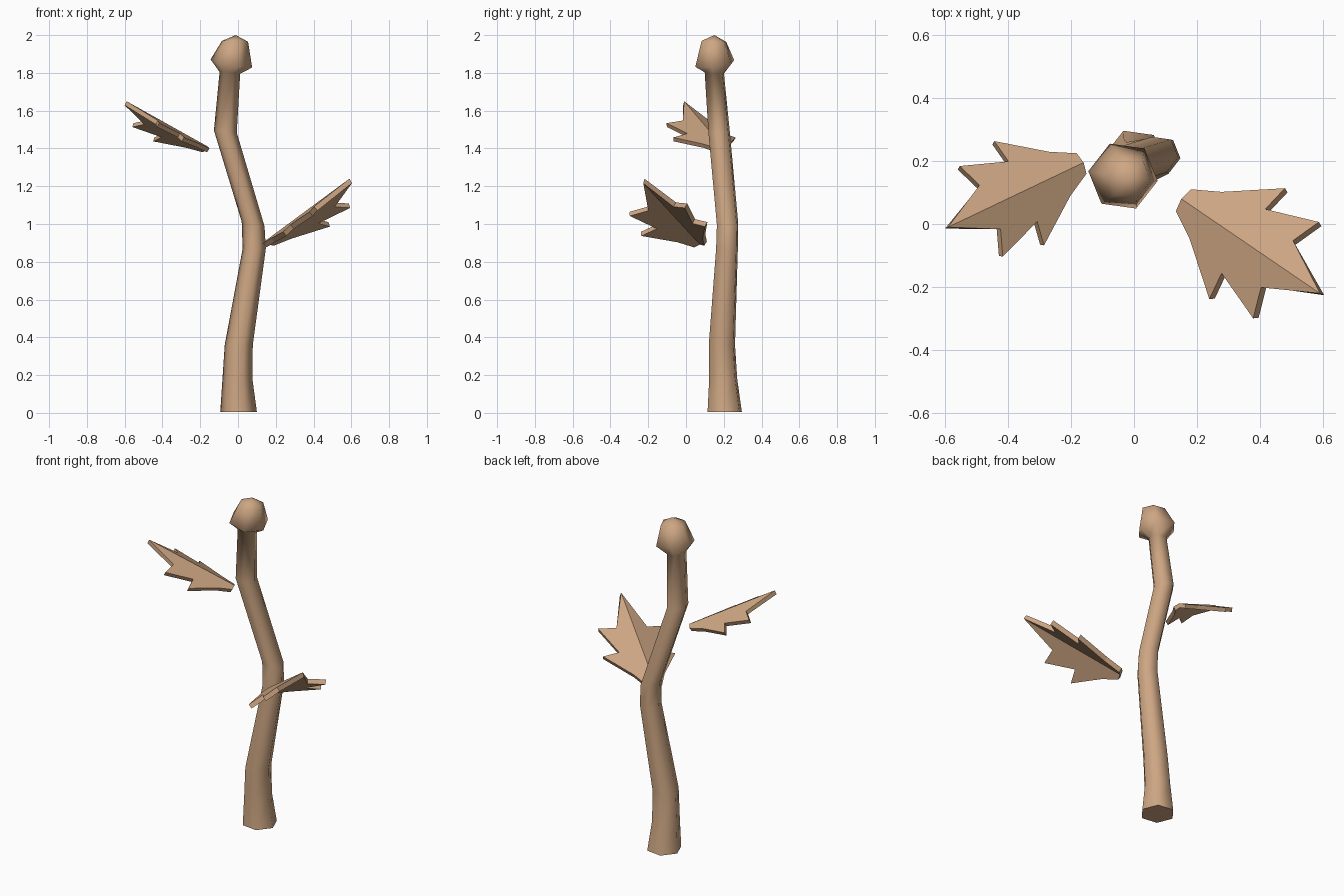
import bpy, bmesh, math
from mathutils import Vector

cube = bpy.data.objects.get("Cube")
if cube:
    bpy.data.objects.remove(cube, do_unlink=True)

tan = bpy.data.materials.new("tan_wood")
tan.use_nodes = True
tan.diffuse_color = (0.61, 0.38, 0.225, 1)
tan.node_tree.nodes["Principled BSDF"].inputs["Base Color"].default_value = tan.diffuse_color


def add_object(name, bm):
    mesh = bpy.data.meshes.new(name)
    bm.to_mesh(mesh)
    bm.free()
    mesh.materials.append(tan)
    obj = bpy.data.objects.new(name, mesh)
    bpy.context.collection.objects.link(obj)
    return obj


def hex_ring(bm, x, y, z, radius, tilt):
    """Six vertices around a centre, tilted along x and y."""
    ring = []
    for i in range(6):
        a = math.radians(60 * i - 8)
        dx, dy = radius * math.cos(a), radius * math.sin(a)
        ring.append(bm.verts.new((x + dx, y + dy, z + tilt[0] * dx + tilt[1] * dy)))
    return ring


def hex_tube(name, rings, tip=None):
    """Skin hexagonal rings; close the end with a cap or a point."""
    bm = bmesh.new()
    loops = [hex_ring(bm, *r) for r in rings]
    for low, high in zip(loops, loops[1:]):
        for i in range(6):
            j = (i + 1) % 6
            bm.faces.new((low[i], low[j], high[j], high[i]))
    bm.faces.new(loops[0][::-1])
    if tip:
        apex = bm.verts.new(tip)
        for i in range(6):
            bm.faces.new((loops[-1][i], loops[-1][(i + 1) % 6], apex))
    else:
        bm.faces.new(loops[-1])
    obj = add_object(name, bm)
    bpy.ops.object.select_all(action="DESELECT")
    bpy.context.view_layer.objects.active = obj
    obj.select_set(True)
    bpy.ops.object.shade_smooth_by_angle(angle=math.radians(68))


# Crooked stem with a swollen bud on top
level = (0, 0)
hex_tube("stem_and_bud", [
    (0.003, 0.205, 0.005, 0.098, (0, 0)),
    (-0.003, 0.197, 0.18, 0.08, level),
    (0.004, 0.19, 0.36, 0.075, level),
    (0.086, 0.217, 0.87, 0.062, level),
    (0.08, 0.22, 1.0, 0.061, (-0.2, 0)),
    (-0.067, 0.175, 1.49, 0.061, (-0.1, 0)),
    (-0.043, 0.15, 1.8, 0.055, (-0.1, -0.1)),
    (-0.035, 0.152, 1.85, 0.111, (-0.18, 0.1)),
    (-0.016, 0.148, 1.967, 0.07, (-0.04, -0.06)),
], tip=(-0.012, 0.15, 2.0))

# Half of a lobed leaf: fraction along the midrib, distance from it
HALF_LEAF = [(0.015, 0.042), (0.175, 0.09), (0.475, 0.213), (0.448, 0.123),
             (0.755, 0.185), (0.69, 0.09)]


def leaf(name, base, tip, scale, droops):
    """Two flat halves folded along the midrib, given thickness below."""
    base, tip = Vector(base), Vector(tip)
    rib = tip - base
    flat = Vector((rib.x, rib.y, 0)).normalized()
    bm = bmesh.new()
    root, end = bm.verts.new(base), bm.verts.new(tip)
    for side, droop in zip((1, -1), droops):
        across = Vector((-flat.y, flat.x, 0)) * side - Vector((0, 0, droop))
        edge = [bm.verts.new(base + rib * u + across * v * scale) for u, v in HALF_LEAF]
        outline = [root, end] + edge[::-1]
        bm.faces.new(outline if side == 1 else outline[::-1])
    obj = add_object(name, bm)
    solid = obj.modifiers.new("thickness", "SOLIDIFY")
    solid.thickness = 0.028 * scale
    solid.offset = -1


leaf("left_leaf", (0.15, 0.08, 0.915), (0.59, -0.22, 1.24), 1.0, (0.28, 0.52))
leaf("right_leaf", (-0.16, 0.195, 1.41), (-0.59, -0.01, 1.65), 0.86, (0.36, 0.36))
